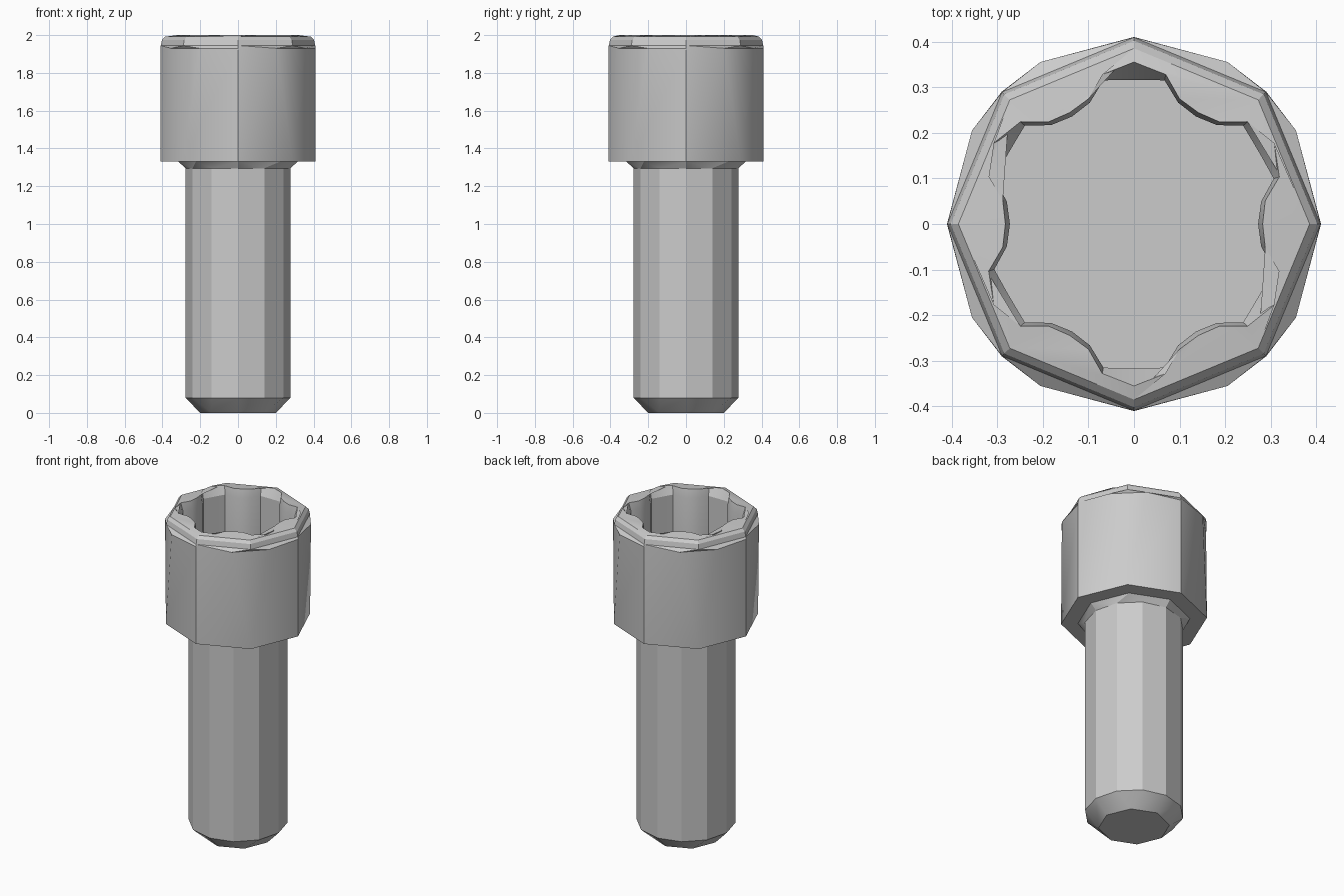
import bpy, bmesh
from math import cos, sin, radians

cube = bpy.data.objects.get("Cube")
if cube:
    bpy.data.objects.remove(cube, do_unlink=True)

steel = bpy.data.materials.new("grey steel")
steel.use_nodes = True
GREY = (0.6, 0.6, 0.6, 1)
steel.diffuse_color = GREY
steel.node_tree.nodes["Principled BSDF"].inputs["Base Color"].default_value = GREY


def polygon(sides, radius, z):
    """Regular ring as (angle, radius, z)."""
    return [(360 * i / sides, radius, z) for i in range(sides)]


def lobed(bump, flank, shoulder, lobe, z):
    """Six-lobed ring with inward bumps every 60 degrees."""
    cell = [(0, bump), (10, flank), (18, shoulder),
            (30, lobe), (42, shoulder), (50, flank)]
    return [(60 * k + a, r, z) for k in range(6) for a, r in cell]


def stitch(bm, low, high):
    """Join two rings, advancing along whichever has the nearer next angle."""
    (la, lv), (ha, hv) = low, high
    n, m = len(lv), len(hv)
    i = j = 0
    while i < n or j < m:
        next_l = la[i + 1] if i < n else 999
        next_h = ha[j + 1] if j < m else 999
        a, b = lv[i % n], hv[j % m]
        step_l, step_h = next_l <= next_h + .01, next_h <= next_l + .01
        corners = [a]
        if step_l:
            i += 1
            corners.append(lv[i % n])
        if step_h:
            j += 1
            corners.append(hv[j % m])
        bm.faces.new(corners + [b])


def build(name, rings, cap_start=False, cap_end=False):
    bm = bmesh.new()
    loops = []
    for ring in rings:
        verts = [bm.verts.new((r * cos(radians(a)), r * sin(radians(a)), z))
                 for a, r, z in ring]
        loops.append(([p[0] for p in ring] + [360], verts))
    for low, high in zip(loops, loops[1:]):
        stitch(bm, low, high)
    if cap_start:
        bm.faces.new(loops[0][1][::-1])
    if cap_end:
        bm.faces.new(loops[-1][1])
    mesh = bpy.data.meshes.new(name)
    bm.to_mesh(mesh)
    bm.free()
    mesh.materials.append(steel)
    obj = bpy.data.objects.new(name, mesh)
    bpy.context.collection.objects.link(obj)
    bpy.ops.object.select_all(action='DESELECT')
    obj.select_set(True)
    bpy.context.view_layer.objects.active = obj
    bpy.ops.object.shade_smooth_by_angle(angle=radians(28))


# Shank with chamfered tip and flared neck
build("shank", [polygon(8, .2, 0), polygon(12, .278, .08),
                polygon(12, .278, 1.295), polygon(8, .315, 1.33)],
      cap_start=True)

# Head with flat underside and rounded top edge
rim = lobed(.282, .292, .335, .355, 2.0)
build("head", [polygon(8, .315, 1.33), polygon(8, .41, 1.33),
               polygon(12, .41, 1.93), polygon(8, .409, 1.945),
               polygon(8, .402, 1.975), polygon(8, .385, 1.992), rim])

# Six-lobed drive recess
build("drive_socket", [rim, lobed(.272, .283, .322, .316, 1.95),
                       lobed(.272, .283, .322, .316, 1.58)],
      cap_end=True)
